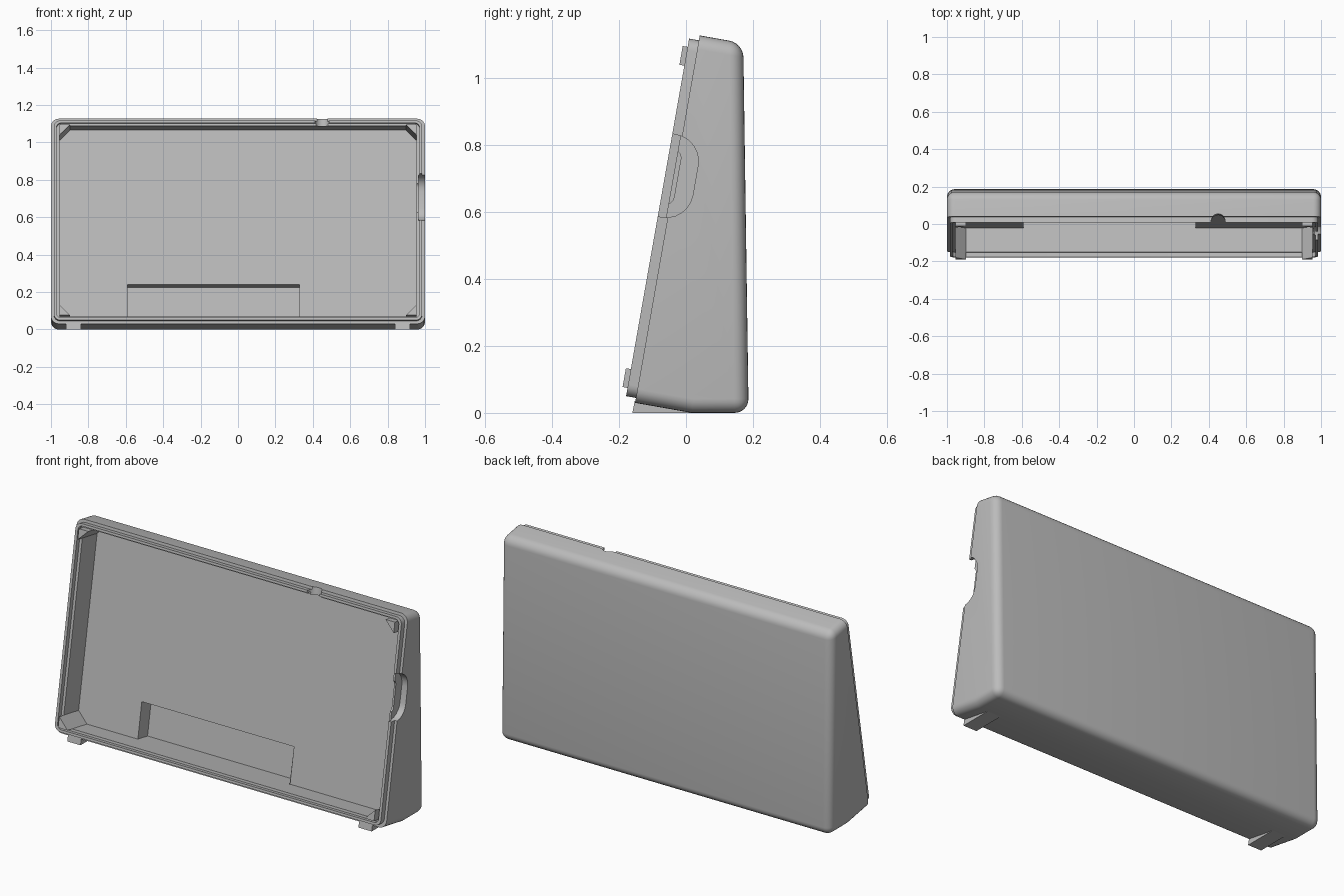
import bpy, bmesh, math
from mathutils import Matrix, Vector

if "Cube" in bpy.data.objects:
    bpy.data.objects.remove(bpy.data.objects["Cube"], do_unlink=True)

# Single plain plastic colour
grey = bpy.data.materials.new("light_grey_plastic")
grey.use_nodes = True
colour = (0.5, 0.5, 0.5, 1)
grey.diffuse_color = colour
grey.node_tree.nodes["Principled BSDF"].inputs["Base Color"].default_value = colour

# Frame of the leaning front: local y is depth into the case, local z runs up the face
TILT = Matrix.Translation((0, -0.152, 0.03)) @ Matrix.Rotation(math.radians(-10), 4, "X")
FACE = 1.114


def prism(name, outline, along, matrix=Matrix()):
    """Closed solid from an outline of points, swept by a vector."""
    bm = bmesh.new()
    face = bm.faces.new([bm.verts.new(p) for p in outline])
    swept = bmesh.ops.extrude_face_region(bm, geom=[face])
    moved = [g for g in swept["geom"] if isinstance(g, bmesh.types.BMVert)]
    bmesh.ops.translate(bm, verts=moved, vec=along)
    bm.transform(matrix)
    bmesh.ops.recalc_face_normals(bm, faces=bm.faces)
    return finish(name, bm)


def finish(name, bm):
    mesh = bpy.data.meshes.new(name)
    bm.to_mesh(mesh)
    bm.free()
    mesh.materials.append(grey)
    obj = bpy.data.objects.new(name, mesh)
    bpy.context.collection.objects.link(obj)
    return obj


def rounded(a0, a1, b0, b1, r, steps=6):
    """Outline pairs of a rectangle with rounded corners."""
    if r == 0:
        return [(a0, b0), (a1, b0), (a1, b1), (a0, b1)]
    pts = []
    centres = [(a1 - r, b1 - r), (a0 + r, b1 - r), (a0 + r, b0 + r), (a1 - r, b0 + r)]
    for q, (a, b) in enumerate(centres):
        for i in range(steps + 1):
            t = math.pi / 2 * (q + i / steps)
            pts.append((a + r * math.cos(t), b + r * math.sin(t)))
    return pts


def panel(name, x0, x1, v0, v1, d0, d1, r=0):
    """Rounded block lying in the leaning frame."""
    pts = [(x, d0, v) for x, v in rounded(x0, x1, v0, v1, r)]
    return prism(name, pts, Vector((0, d1 - d0, 0)), TILT)


def side_block(name, x0, x1, d0, d1, v0, v1, r):
    """Block with its rounded outline facing sideways."""
    pts = [(x0, d, v) for d, v in rounded(d0, d1, v0, v1, r)]
    return prism(name, pts, Vector((x1 - x0, 0, 0)), TILT)


def combine(target, other, operation):
    mod = target.modifiers.new("join", "BOOLEAN")
    mod.operation, mod.solver, mod.object = operation, "EXACT", other
    bpy.ops.object.select_all(action="DESELECT")
    bpy.context.view_layer.objects.active = target
    target.select_set(True)
    bpy.ops.object.modifier_apply(modifier=mod.name)
    bpy.data.objects.remove(other, do_unlink=True)


# Wedge body, with every edge rounded except the front rim and the base crease
profile = [(-0.152, 0.03), (0.018, 0), (0.187, 0), (0.171, 1.104), (0.041, 1.127)]
case = prism("case_shell", [(-1, y, z) for y, z in profile], Vector((2, 0, 0)))
bm = bmesh.new()
bm.from_mesh(case.data)
front = min(bm.faces, key=lambda f: f.normal.y)
soft = [e for e in bm.edges if front not in e.link_faces
        and e.calc_face_angle() > math.radians(20)]
bmesh.ops.bevel(bm, geom=soft, offset=0.042, segments=6, profile=0.5,
                affect="EDGES", clamp_overlap=True)
bm.to_mesh(case.data)
bm.free()

# Raised lip around the opening
combine(case, panel("lip", -0.985, 0.985, 0.015, FACE - 0.015, -0.03, 0.05, 0.035), "UNION")

# Stepped opening, main cavity and lower pocket
for cutter in (
    panel("ledge_cut", -0.97, 0.97, 0.028, FACE - 0.028, -0.1, -0.005, 0.025),
    panel("cavity_cut", -0.955, 0.955, 0.04, FACE - 0.04, -0.1, 0.125),
    panel("pocket_cut", -0.59, 0.33, 0.04, 0.235, 0.1, 0.21),
    # Side finger notch and the smaller slot in its inner wall
    side_block("notch_cut", 0.965, 1.1, -0.15, 0.062, 0.56, 0.81, 0.08),
    side_block("slot_cut", 0.9, 1.1, -0.1, 0.008, 0.6, 0.765, 0.025),
):
    combine(case, cutter, "DIFFERENCE")

# Round cable notch through the top wall
ring = [(0.45 + 0.038 * math.cos(t), -0.025 + 0.038 * math.sin(t), 1.05)
        for t in (math.tau * i / 24 for i in range(24))]
combine(case, prism("cable_cut", ring, Vector((0, 0, 0.2)), TILT), "DIFFERENCE")

# Triangular corner posts and front feet, mirrored left and right
parts = [case]
for side, label in ((1, "left"), (-1, "right")):
    for v, up, level in ((0.04, 1, "lower"), (FACE - 0.04, -1, "upper")):
        x, leg = side * 0.955, 0.057
        tri = [(x, -0.045, v), (x - side * leg, -0.045, v), (x, -0.045, v + up * leg)]
        parts.append(prism(f"{label}_{level}_corner_post", tri, Vector((0, 0.172, 0)), TILT))
    foot = [(-0.16, 0), (-0.153, 0.036), (0.02, 0.005), (0.02, 0)]
    parts.append(prism(f"{label}_foot", [(side * 0.84, y, z) for y, z in foot],
                       Vector((side * 0.08, 0, 0))))

bpy.ops.object.select_all(action="DESELECT")
for obj in parts:
    obj.select_set(True)
bpy.context.view_layer.objects.active = case
bpy.ops.object.shade_smooth_by_angle(angle=math.radians(30))
